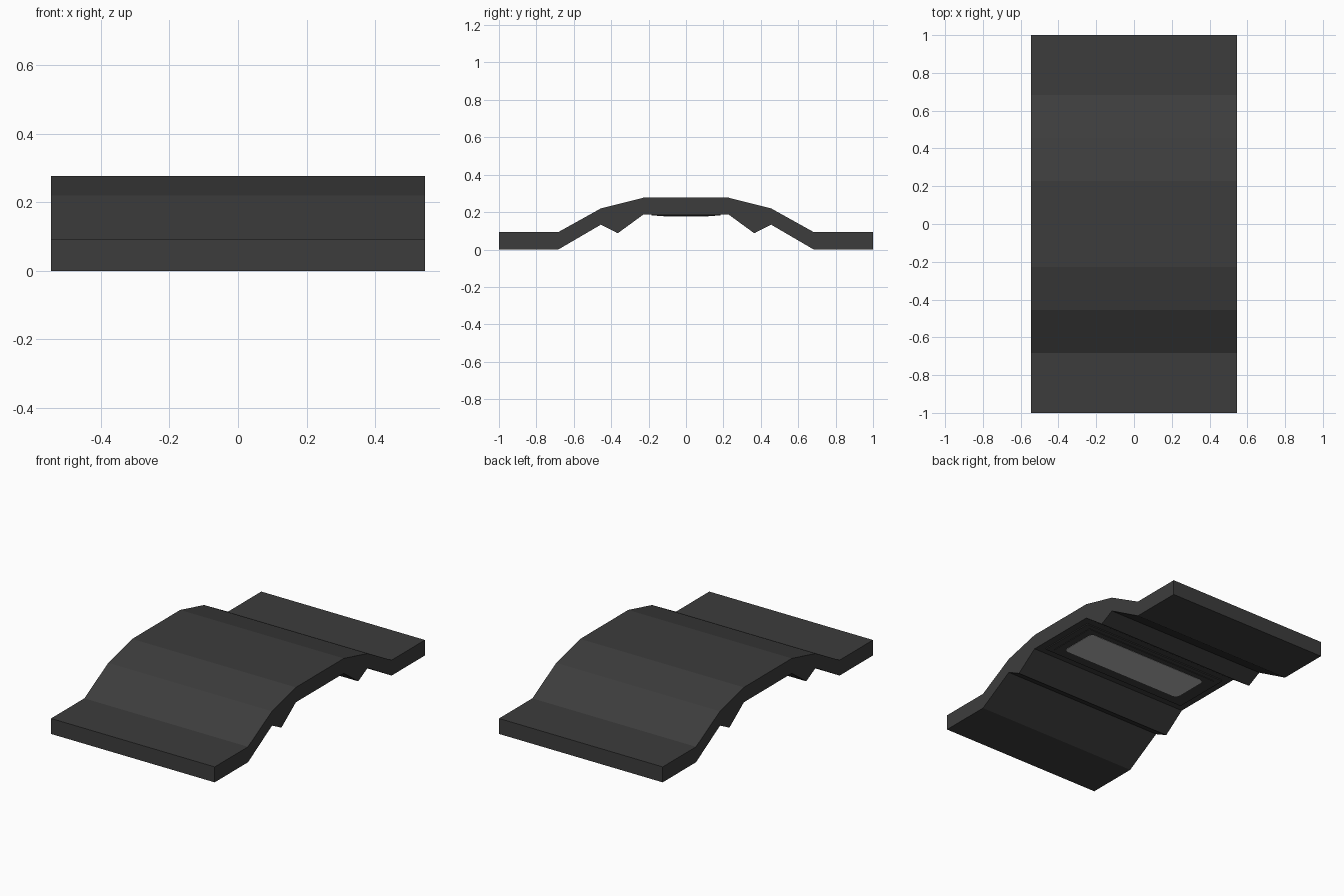
import bpy, bmesh, math

if "Cube" in bpy.data.objects:
    bpy.data.objects.remove(bpy.data.objects["Cube"])

W = 0.545  # half width


def material(name, v):
    m = bpy.data.materials.new(name)
    m.diffuse_color = (v, v, v, 1)
    m.use_nodes = True
    m.node_tree.nodes["Principled BSDF"].inputs["Base Color"].default_value = m.diffuse_color
    return m


dark = material("dark grey", 0.046)
light = material("light grey", 0.5)


def prism(name, outline, axis, lo, hi, mat):
    """Extrude a closed 2D outline along x or z."""
    def place(p, t):
        return (t, p[0], p[1]) if axis == "x" else (p[0], p[1], t)
    bm = bmesh.new()
    face = bm.faces.new([bm.verts.new(place(p, lo)) for p in outline])
    ext = bmesh.ops.extrude_face_region(bm, geom=[face])
    d = hi - lo
    bmesh.ops.translate(bm, vec=(d, 0, 0) if axis == "x" else (0, 0, d),
                        verts=[g for g in ext["geom"] if isinstance(g, bmesh.types.BMVert)])
    bmesh.ops.recalc_face_normals(bm, faces=bm.faces)
    mesh = bpy.data.meshes.new(name)
    bm.to_mesh(mesh)
    bm.free()
    mesh.materials.append(mat)
    ob = bpy.data.objects.new(name, mesh)
    bpy.context.collection.objects.link(ob)
    return ob


def rounded(hx, hy, r, n=5):
    pts = []
    for q, (sx, sy) in enumerate([(1, 1), (-1, 1), (-1, -1), (1, -1)]):
        for i in range(n):
            a = math.pi / 2 * (q + i / (n - 1))
            pts.append((sx * (hx - r) + r * math.cos(a), sy * (hy - r) + r * math.sin(a)))
    return pts


# Arched slab with two underside ribs, mirrored half profile (y, z)
top = [(1, 0.093), (0.683, 0.093), (0.455, 0.22), (0.228, 0.277)]
bottom = [(0.228, 0.187), (0.365, 0.087), (0.455, 0.133), (0.683, 0), (1, 0)]
half = bottom + top
prism("arched_body", half + [(-y, z) for y, z in reversed(half)], "x", -W, W, dark)

# Thin stepped plate below the raised centre
prism("base_plate", rounded(0.5, 0.185, 0.004, 2), "z", 0.181, 0.188, dark)
prism("plate_step", rounded(0.46, 0.155, 0.004, 2), "z", 0.178, 0.182, dark)

# Light rounded inset panel
prism("light_panel", rounded(0.415, 0.12, 0.03), "z", 0.1765, 0.179, light)
